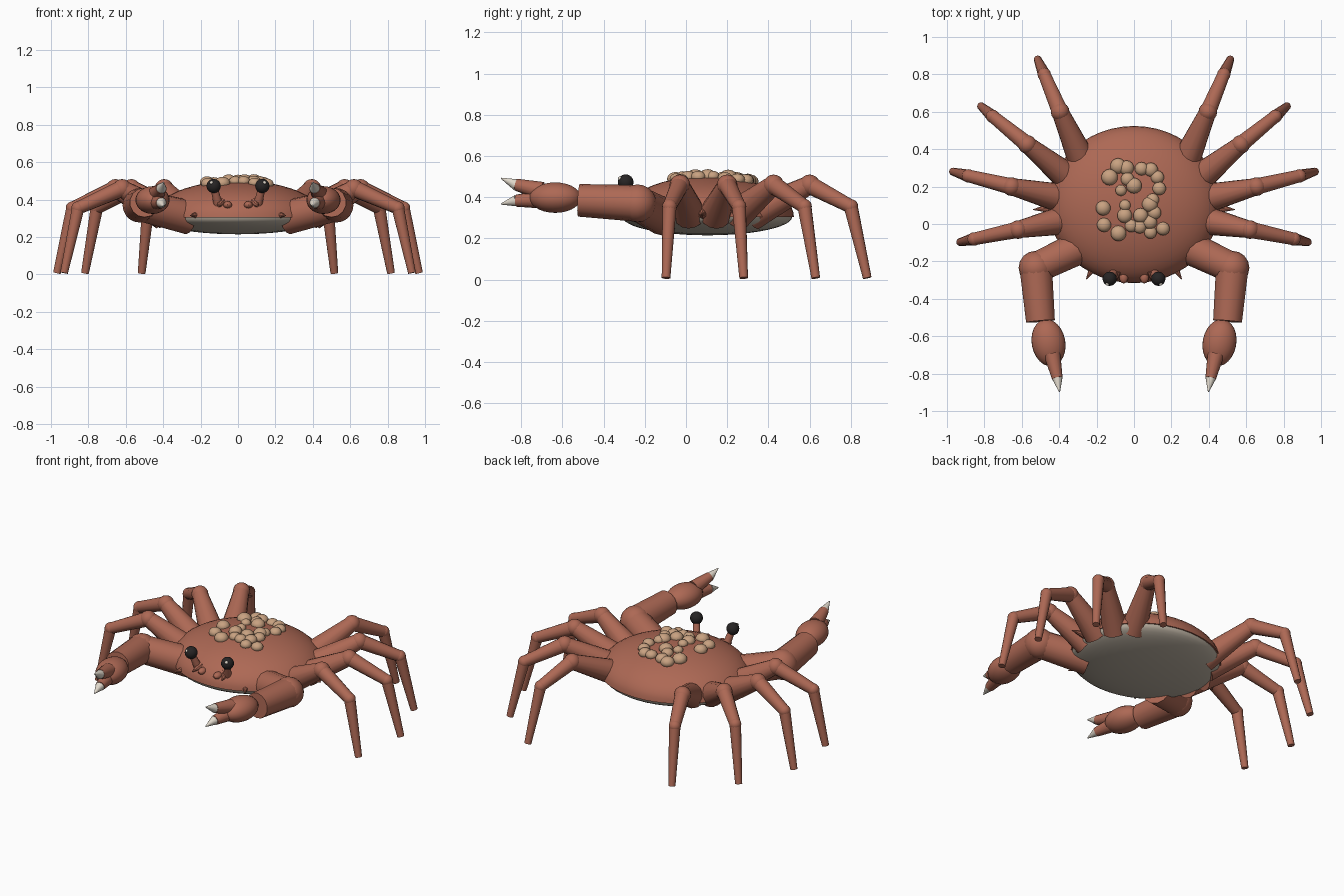
import bpy, bmesh, math
from mathutils import Vector, Matrix

if "Cube" in bpy.data.objects:
    bpy.data.objects.remove(bpy.data.objects["Cube"])


def material(name, rgb):
    m = bpy.data.materials.new(name)
    m.diffuse_color = (*rgb, 1)
    m.use_nodes = True
    m.node_tree.nodes["Principled BSDF"].inputs["Base Color"].default_value = m.diffuse_color
    return m


RED = material("rust shell", (0.42, 0.14, 0.09))
BELLY = material("pale belly", (0.50, 0.44, 0.36))
TAN = material("tan bumps", (0.58, 0.36, 0.22))
BLACK = material("black eye", (0.02, 0.018, 0.018))
WHITE = material("ivory", (0.75, 0.69, 0.60))


def finish(bm, name, mat, angle=40):
    mesh = bpy.data.meshes.new(name)
    bm.to_mesh(mesh)
    bm.free()
    mesh.materials.append(mat)
    ob = bpy.data.objects.new(name, mesh)
    bpy.context.collection.objects.link(ob)
    bpy.ops.object.select_all(action='DESELECT')
    ob.select_set(True)
    bpy.context.view_layer.objects.active = ob
    bpy.ops.object.shade_smooth_by_angle(angle=math.radians(angle))
    return ob


def ball(name, centre, radii, mat, seg=16, rings=10, turn=0):
    """Ellipsoid, optionally turned about z."""
    bm = bmesh.new()
    m = (Matrix.Translation(centre) @ Matrix.Rotation(turn, 4, 'Z')
         @ Matrix.Diagonal((*radii, 1)))
    bmesh.ops.create_uvsphere(bm, u_segments=seg, v_segments=rings, radius=1, matrix=m)
    return finish(bm, name, mat)


def limb(name, a, b, ra, rb, mat, seg=14):
    """Tapered round segment from a to b."""
    a, b = Vector(a), Vector(b)
    d = b - a
    bm = bmesh.new()
    m = Matrix.Translation((a + b) / 2) @ d.to_track_quat('Z', 'Y').to_matrix().to_4x4()
    bmesh.ops.create_cone(bm, cap_ends=True, segments=seg, radius1=ra, radius2=rb,
                          depth=d.length, matrix=m)
    return finish(bm, name, mat)


def half_shell(name, rx, ry, rz, z, keep, mat):
    """Upper (keep=1) or lower (keep=-1) half of an ellipsoid."""
    bm = bmesh.new()
    bmesh.ops.create_uvsphere(bm, u_segments=48, v_segments=24, radius=1)
    bmesh.ops.bisect_plane(bm, geom=bm.verts[:] + bm.edges[:] + bm.faces[:],
                           plane_co=(0, 0, 0), plane_no=(0, 0, keep), clear_inner=True)
    bmesh.ops.holes_fill(bm, edges=[e for e in bm.edges if e.is_boundary])
    bm.transform(Matrix.Translation((0, CY, z)) @ Matrix.Diagonal((rx, ry, rz, 1)))
    return finish(bm, name, mat)


# Body: domed shell over a shallow belly
CY, RIM = 0.104, 0.305
half_shell("shell", 0.46, 0.42, 0.197, RIM, 1, RED)
half_shell("belly", 0.452, 0.412, 0.09, RIM, -1, BELLY)

# Walking legs: hip, knee, ankle, foot as (x, y), front to back
LEGS = [
    ((0.38, 0.02), (0.62, -0.03), (0.855, -0.08), (0.93, -0.097)),
    ((0.40, 0.14), (0.655, 0.20), (0.885, 0.257), (0.968, 0.28)),
    ((0.35, 0.245), (0.57, 0.425), (0.755, 0.575), (0.818, 0.63)),
    ((0.27, 0.32), (0.395, 0.60), (0.48, 0.80), (0.515, 0.88)),
]
HEIGHTS = (0.315, 0.46, 0.355, 0.008)

for side, s in (("right", 1), ("left", -1)):
    for i, pts in enumerate(LEGS, 1):
        hip, knee, ankle, foot = [Vector((s * x, y, z)) for (x, y), z in zip(pts, HEIGHTS)]
        tag = f"{side}_leg_{i}"
        limb(tag + "_thigh", hip, knee, 0.078, 0.046, RED)
        ball(tag + "_knee", knee, (0.05,) * 3, RED)
        limb(tag + "_shin", knee, ankle, 0.045, 0.034, RED)
        ball(tag + "_ankle", ankle, (0.036,) * 3, RED)
        limb(tag + "_foot", ankle, foot, 0.034, 0.021, RED)

    # Claw arm
    elbow = (s * 0.525, -0.235, 0.37)
    limb(side + "_upper_arm", (s * 0.26, -0.11, 0.305), elbow, 0.092, 0.084, RED)
    ball(side + "_elbow", elbow, (0.092,) * 3, RED)
    limb(side + "_forearm", elbow, (s * 0.50, -0.52, 0.385), 0.089, 0.079, RED)
    ball(side + "_palm", (s * 0.457, -0.635, 0.398), (0.09, 0.127, 0.074), RED,
         24, 14, -s * 0.18)

    # Pincer fingers with ivory points
    for part, z0, z1, z2 in (("upper", 0.43, 0.461, 0.492), ("lower", 0.39, 0.383, 0.367)):
        joint = (s * 0.41, -0.825, z1)
        limb(f"{side}_{part}_finger", (s * 0.437, -0.70, z0), joint, 0.045, 0.029, RED)
        limb(f"{side}_{part}_finger_tip", joint, (s * 0.398, -0.897, z2), 0.028, 0.003, WHITE)

    # Eye on a stalk with a small glint
    eye = Vector((s * 0.13, -0.293, 0.473))
    limb(side + "_eye_stalk", (s * 0.10, -0.25, 0.35), eye, 0.026, 0.018, RED)
    ball(side + "_eye", eye, (0.038,) * 3, BLACK, 20, 12)
    ball(side + "_eye_glint", eye + Vector((s * 0.012, -0.027, 0.018)), (0.010,) * 3, WHITE, 10, 6)

    # Face and rim spines
    limb(side + "_brow_spine", (s * 0.09, -0.25, 0.385), (s * 0.105, -0.315, 0.365),
         0.026, 0.004, RED, 8)
    ball(side + "_mouth_lump", (s * 0.055, -0.285, 0.372), (0.024, 0.034, 0.02), RED, 10, 8)
    limb(side + "_front_spine", (s * 0.21, -0.22, 0.32), (s * 0.255, -0.295, 0.315),
         0.026, 0.002, RED, 8)
    limb(side + "_side_spine", (s * 0.44, 0.085, 0.32), (s * 0.54, 0.077, 0.318),
         0.028, 0.002, RED, 8)

# Cluster of bumps on the shell: x, y, radius
BUMPS = [
    (-0.13, 0.25, .044), (-0.085, 0.31, .042), (-0.04, 0.30, .040), (0.04, 0.295, .036),
    (0.09, 0.29, .038), (0.125, 0.25, .036), (0.135, 0.19, .036), (0.10, 0.13, .034),
    (0.0, 0.205, .042), (-0.035, 0.24, .036), (-0.07, 0.18, .030), (-0.165, 0.085, .040),
    (-0.16, -0.005, .038), (-0.048, 0.10, .030), (-0.05, 0.045, .040), (-0.083, -0.05, .042),
    (-0.015, -0.01, .034), (0.035, 0.045, .040), (0.085, 0.105, .042), (0.11, 0.06, .036),
    (0.085, 0.01, .038), (0.03, -0.015, .036), (0.088, -0.045, .034), (0.155, -0.025, .036),
]
for i, (x, y, r) in enumerate(BUMPS, 1):
    z = RIM + 0.197 * math.sqrt(1 - (x / 0.46) ** 2 - ((y - CY) / 0.42) ** 2)
    ball(f"shell_bump_{i}", (x, y, z + 0.004), (r, r, r * 0.8), TAN, 14, 10)
